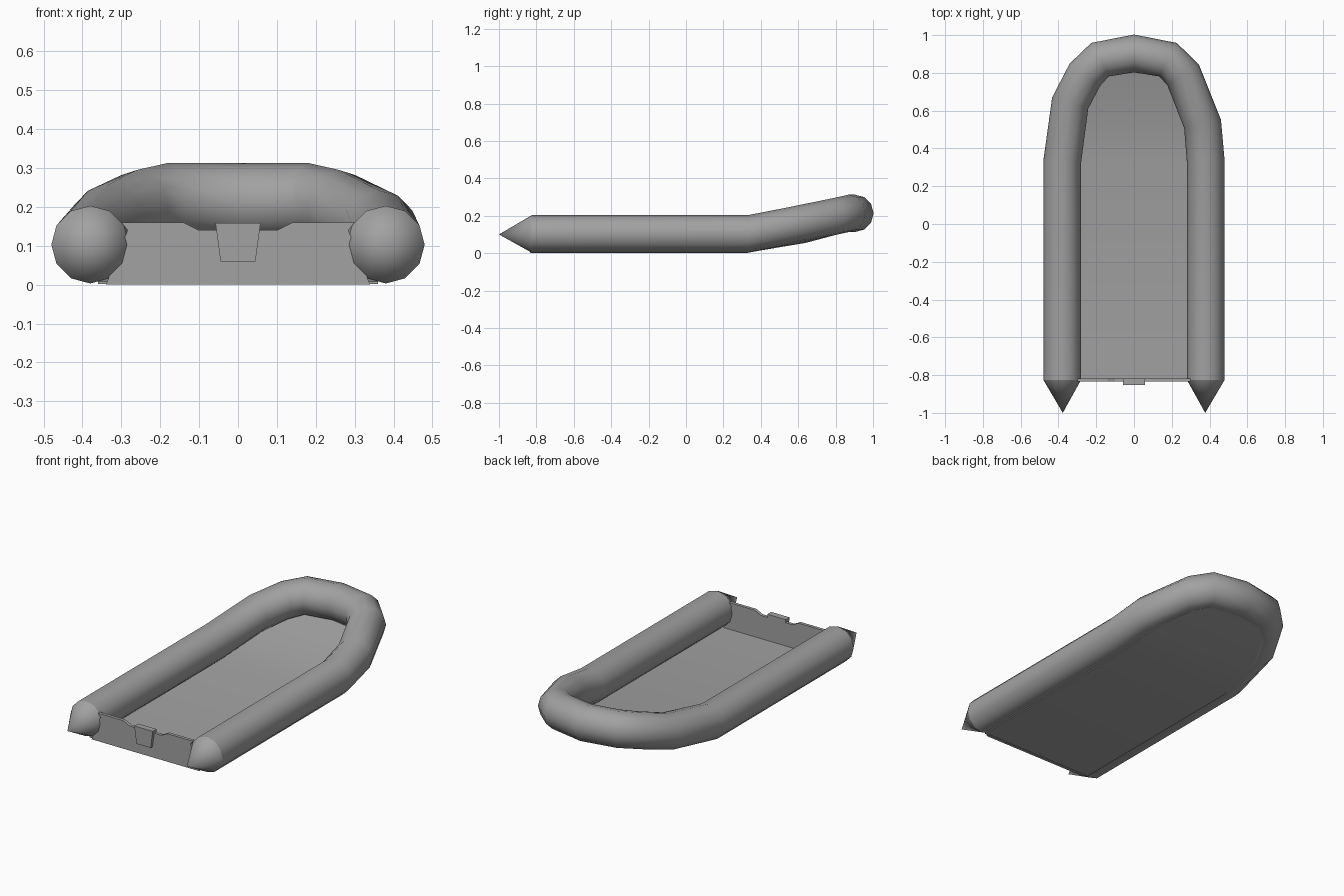
import bpy
import bmesh
from math import cos, sin, pi
from mathutils import Vector

cube = bpy.data.objects.get("Cube")
if cube:
    bpy.data.objects.remove(cube)

grey = bpy.data.materials.new("boat_grey")
grey.use_nodes = True
tone = (0.36, 0.36, 0.36, 1)
grey.diffuse_color = tone
grey.node_tree.nodes["Principled BSDF"].inputs["Base Color"].default_value = tone

SIDES = 12
RADIUS = 0.1
STERN = -0.825


def finish(bm, name, smooth=None):
    bmesh.ops.recalc_face_normals(bm, faces=bm.faces[:])
    mesh = bpy.data.meshes.new(name)
    bm.to_mesh(mesh)
    bm.free()
    obj = bpy.data.objects.new(name, mesh)
    bpy.context.collection.objects.link(obj)
    mesh.materials.append(grey)
    if smooth:
        bpy.ops.object.select_all(action='DESELECT')
        obj.select_set(True)
        bpy.context.view_layer.objects.active = obj
        bpy.ops.object.shade_smooth_by_angle(angle=smooth)
    return obj


def ring(bm, centre, normal):
    """Upright circle of vertices spanned by a level normal and z."""
    verts = []
    for i in range(SIDES):
        a = 2 * pi * i / SIDES
        offset = normal * cos(a) + Vector((0, 0, sin(a)))
        verts.append(bm.verts.new(centre + offset * RADIUS))
    return verts


def bridge(bm, a, b):
    for i in range(len(a)):
        j = (i + 1) % len(a)
        bm.faces.new((a[i], a[j], b[j], b[i]))


def slab(name, outline, y_front, y_back):
    """Extrude an x-z outline along y."""
    bm = bmesh.new()
    front = [bm.verts.new((x, y_front, z)) for x, z in outline]
    back = [bm.verts.new((x, y_back, z)) for x, z in outline]
    bm.faces.new(front)
    bm.faces.new(back)
    bridge(bm, front, back)
    return finish(bm, name)


# Horseshoe-shaped inflated tube, swept along the hull outline
path = [Vector(p) for p in (
    (-0.38, STERN, 0.103), (-0.38, 0.33, 0.103), (-0.338, 0.64, 0.155),
    (-0.26, 0.79, 0.195), (-0.18, 0.87, 0.213), (0, 0.903, 0.213),
    (0.18, 0.87, 0.213), (0.26, 0.79, 0.195), (0.363, 0.53, 0.142),
    (0.38, 0.33, 0.103), (0.38, STERN, 0.103))]
bm = bmesh.new()
rings = []
for i, p in enumerate(path):
    steps = []
    if i > 0:
        steps.append((p - path[i - 1]).normalized())
    if i < len(path) - 1:
        steps.append((path[i + 1] - p).normalized())
    t = sum(steps, Vector())
    rings.append(ring(bm, p, Vector((-t.y, t.x, 0)).normalized()))
for a, b in zip(rings, rings[1:]):
    bridge(bm, a, b)
finish(bm, "inflated_tube", 1.1)

# Pointed tail cones closing the tube ends
for side, label in ((1, "left"), (-1, "right")):
    bm = bmesh.new()
    base = ring(bm, Vector((side * 0.38, STERN, 0.103)), Vector((1, 0, 0)))
    tip = bm.verts.new((side * 0.377, -1, 0.1))
    for i in range(SIDES):
        bm.faces.new((base[i], base[(i + 1) % SIDES], tip))
    finish(bm, label + "_tail_cone", 1.1)

# Floor sheet, rising and narrowing towards the bow: (y, half width, z)
stations = [(STERN, 0.36, 0.002), (0.33, 0.36, 0.002), (0.53, 0.345, 0.038),
            (0.64, 0.32, 0.06), (0.79, 0.245, 0.1), (0.86, 0.17, 0.117),
            (0.885, 0.03, 0.12)]
bm = bmesh.new()
loops = []
for y, w, z in stations:
    loops.append([bm.verts.new(v) for v in (
        (-w, y, z), (w, y, z), (w, y, z + 0.006), (-w, y, z + 0.006))])
for a, b in zip(loops, loops[1:]):
    bridge(bm, a, b)
bm.faces.new(loops[0])
bm.faces.new(loops[-1])
finish(bm, "floor", 0.6)

# Transom board with a shallow cut-out for the motor
half = [(0.1, 0.14), (0.14, 0.16), (0.3, 0.16), (0.284, 0.14), (0.34, 0)]
outline = half + [(-x, z) for x, z in reversed(half)]
slab("transom", outline, STERN - 0.01, STERN + 0.008)

# Motor mounting plate clamped over the transom
plate = [(-0.058, 0.158), (0.058, 0.158), (0.045, 0.06), (-0.045, 0.06)]
slab("motor_plate", plate, STERN - 0.027, STERN + 0.008)
